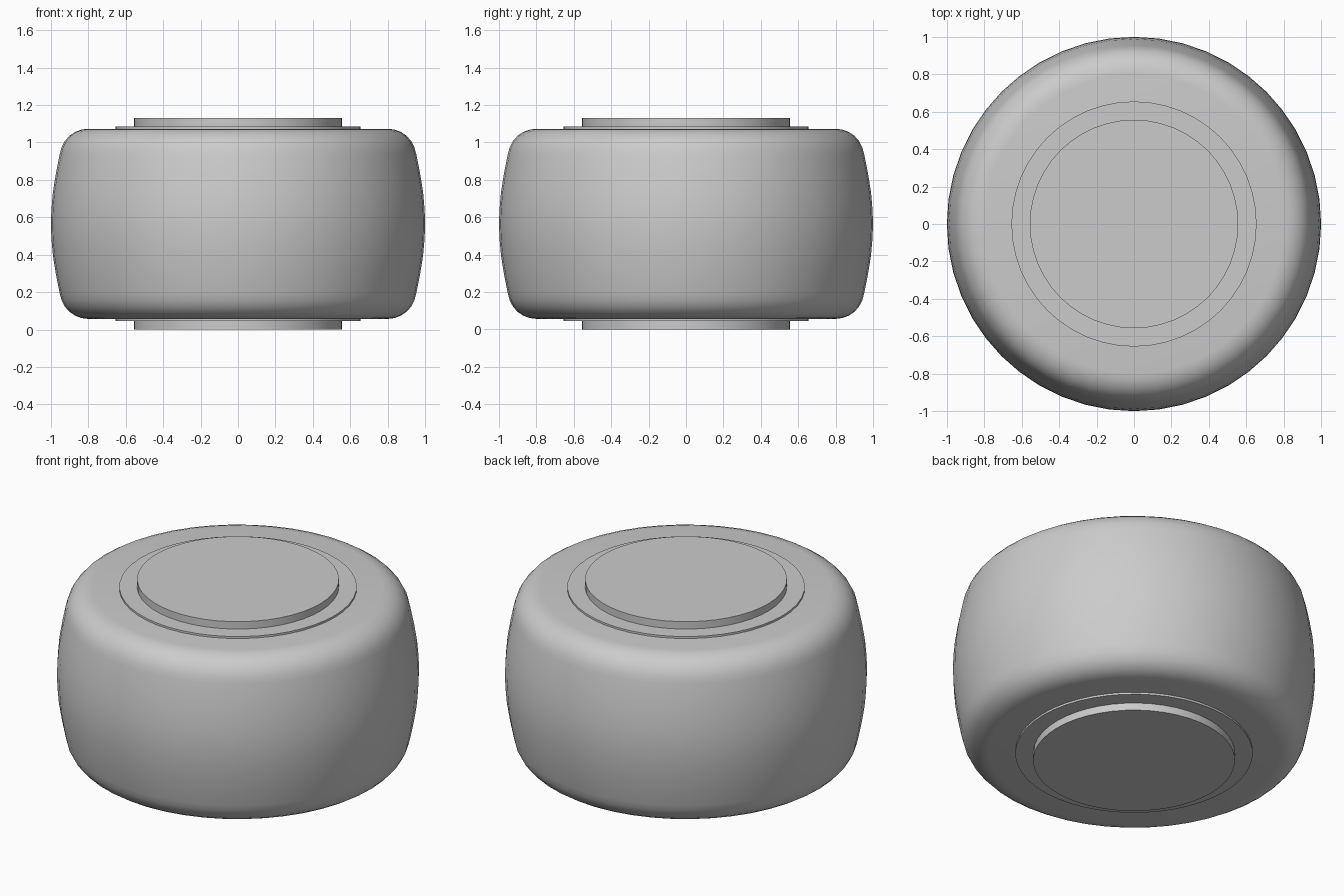
import bpy, bmesh, math

cube = bpy.data.objects.get("Cube")
if cube:
    bpy.data.objects.remove(cube, do_unlink=True)

SIDES = 48
MID = 0.565  # height of the symmetry plane

grey = bpy.data.materials.new("light grey")
grey.use_nodes = True
colour = (0.6, 0.6, 0.6, 1)
grey.diffuse_color = colour
grey.node_tree.nodes["Principled BSDF"].inputs["Base Color"].default_value = colour


def lathe(name, half):
    """Revolve an upper half profile (radius, height above middle), mirrored below."""
    profile = half + [(r, -h) for r, h in reversed(half) if h > 0]
    bm = bmesh.new()
    rings = []
    for r, h in profile:
        rings.append([bm.verts.new((r * math.cos(a), r * math.sin(a), h))
                      for a in (math.tau * i / SIDES for i in range(SIDES))])
    for up, low in zip(rings, rings[1:]):
        for i in range(SIDES):
            j = (i + 1) % SIDES
            bm.faces.new((up[i], low[i], low[j], up[j]))
    bm.faces.new(rings[0])
    bm.faces.new(rings[-1][::-1])
    bmesh.ops.recalc_face_normals(bm, faces=bm.faces)
    mesh = bpy.data.meshes.new(name)
    bm.to_mesh(mesh)
    bm.free()
    mesh.materials.append(grey)
    obj = bpy.data.objects.new(name, mesh)
    obj.location.z = MID
    bpy.context.collection.objects.link(obj)
    bpy.ops.object.select_all(action='DESELECT')
    obj.select_set(True)
    bpy.context.view_layer.objects.active = obj
    bpy.ops.object.shade_smooth_by_angle(angle=math.radians(35))
    return obj


# Tyre: flat side walls, rounded shoulders, gently bulging tread
lathe("tyre", [(0.80, 0.508), (0.835, 0.504), (0.87, 0.491), (0.90, 0.471),
               (0.925, 0.443), (0.943, 0.408), (0.953, 0.37), (0.973, 0.27),
               (0.989, 0.17), (0.997, 0.08), (1.0, 0.0)])

# Thin rim step and the raised hub, both passing right through
lathe("rim_ring", [(0.655, 0.52)])
lathe("hub", [(0.557, 0.565)])
